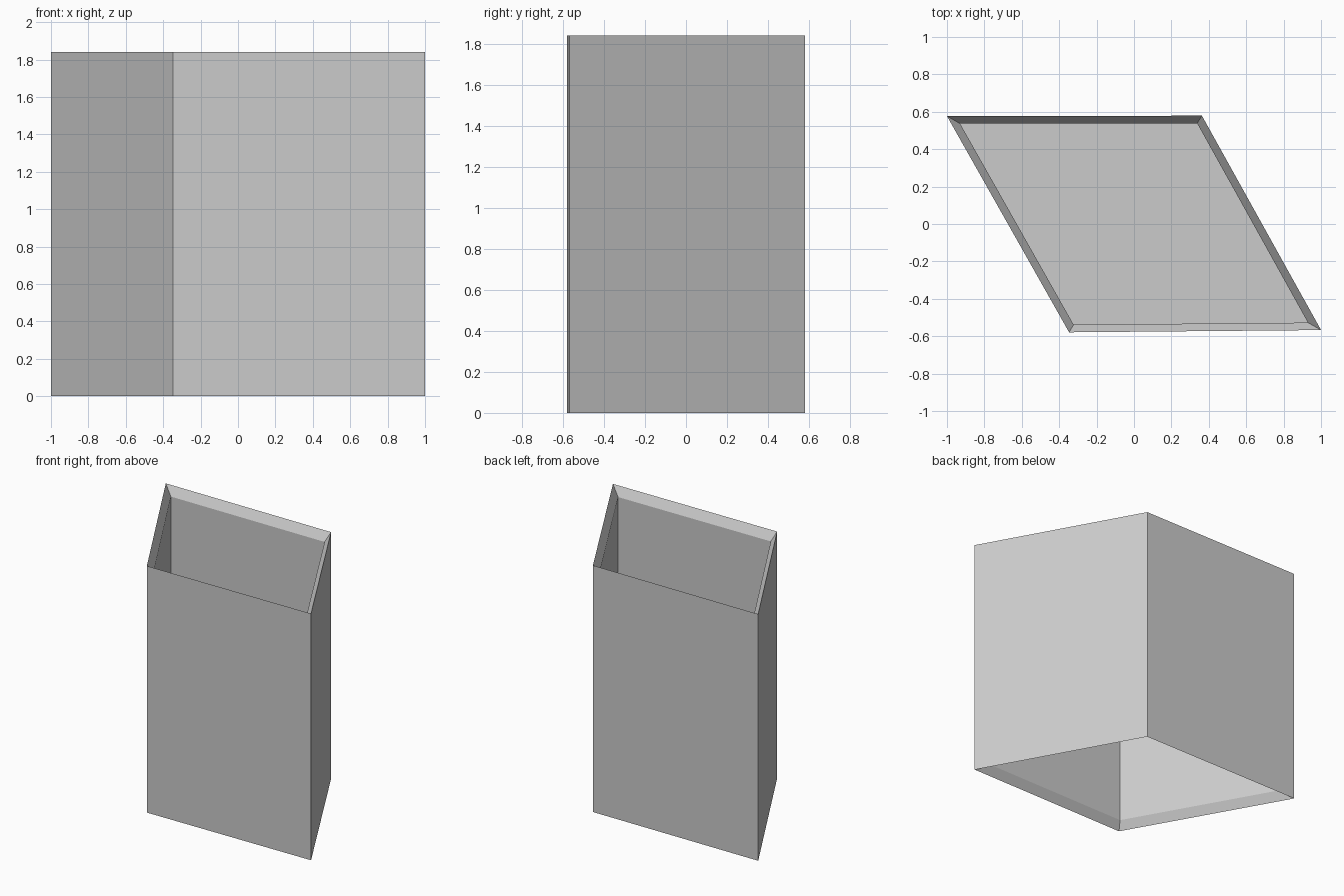
import bpy
import bmesh

if "Cube" in bpy.data.objects:
    bpy.data.objects.remove(bpy.data.objects["Cube"])

H = 1.84            # height
S = 0.93            # inner shell is the outer shell scaled about its centre
OUTER = [(-0.347, -0.579), (1.0, -0.567), (0.363, 0.579), (-1.0, 0.577)]


def ring(bm, scale, z):
    return [bm.verts.new((x * scale, y * scale, z)) for x, y in OUTER]


def bridge(bm, a, b):
    n = len(a)
    for i in range(n):
        j = (i + 1) % n
        bm.faces.new((a[i], a[j], b[j], b[i]))


# Slanted box sleeve: outer wall, bevelled rims, and a pocket at each end
bm = bmesh.new()
lip = H * (1 - S) / 2
half = 0.01         # half thickness of the hidden middle partition
rings = [ring(bm, S, H / 2 - half),
         ring(bm, S, lip),
         ring(bm, 1, 0),
         ring(bm, 1, H),
         ring(bm, S, H - lip),
         ring(bm, S, H / 2 + half)]
for a, b in zip(rings, rings[1:]):
    bridge(bm, a, b)

# Middle partition closing both pockets
bm.faces.new(rings[0])
bm.faces.new(rings[-1])
bmesh.ops.recalc_face_normals(bm, faces=bm.faces)

mesh = bpy.data.meshes.new("slanted_sleeve")
bm.to_mesh(mesh)
bm.free()
sleeve = bpy.data.objects.new("slanted_sleeve", mesh)
bpy.context.collection.objects.link(sleeve)
